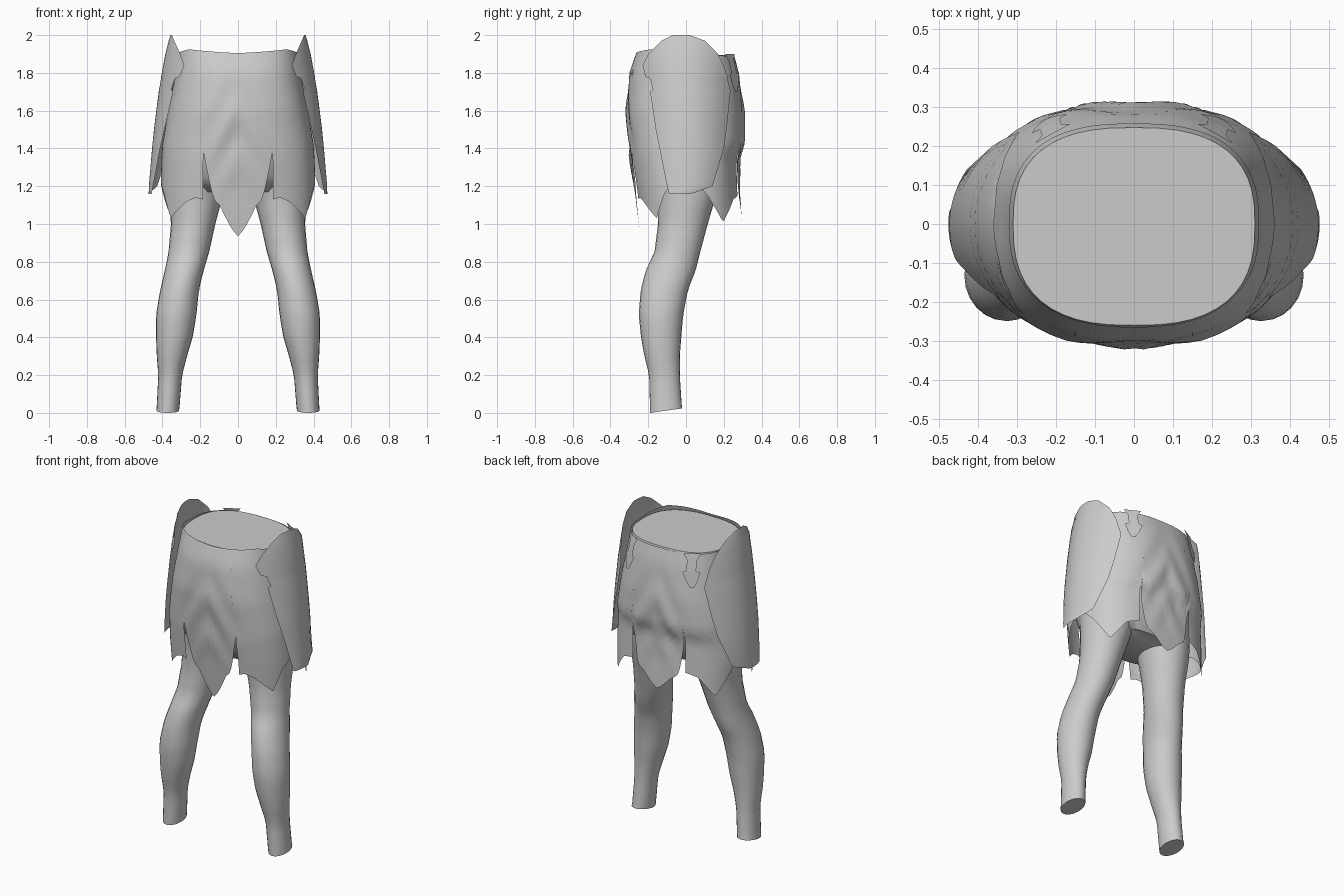
import bpy, bmesh, math

cube = bpy.data.objects.get("Cube")
if cube:
    bpy.data.objects.remove(cube)

grey = bpy.data.materials.new("cloth grey")
grey.use_nodes = True
COL = (0.6, 0.6, 0.6, 1)
grey.diffuse_color = COL
grey.node_tree.nodes["Principled BSDF"].inputs["Base Color"].default_value = COL


def interp(table, t):
    """Linear lookup in rows of (key, values...) sorted by key."""
    if t <= table[0][0]:
        return table[0][1:]
    for lo, hi in zip(table, table[1:]):
        if t <= hi[0]:
            f = (t - lo[0]) / (hi[0] - lo[0])
            return [a + (b - a) * f for a, b in zip(lo[1:], hi[1:])]
    return table[-1][1:]


def loft(name, rows, closed=False, caps=False, angle=50):
    """Skin a list of equal-length point rows."""
    bm = bmesh.new()
    rings = [[bm.verts.new(p) for p in row] for row in rows]
    n = len(rings[0])
    for lo, hi in zip(rings, rings[1:]):
        for i in range(n if closed else n - 1):
            j = (i + 1) % n
            bm.faces.new((lo[i], lo[j], hi[j], hi[i]))
    if caps:
        bm.faces.new(rings[0])
        bm.faces.new(rings[-1])
    bmesh.ops.remove_doubles(bm, verts=bm.verts, dist=0.0005)
    bmesh.ops.recalc_face_normals(bm, faces=bm.faces)
    me = bpy.data.meshes.new(name)
    bm.to_mesh(me)
    bm.free()
    me.materials.append(grey)
    ob = bpy.data.objects.new(name, me)
    bpy.context.collection.objects.link(ob)
    bpy.ops.object.select_all(action='DESELECT')
    ob.select_set(True)
    bpy.context.view_layer.objects.active = ob
    bpy.ops.object.shade_smooth_by_angle(angle=math.radians(angle))
    return ob


def pair(name, rows, **kw):
    """Make a left part and its mirrored right twin."""
    loft("left_" + name, rows, **kw)
    loft("right_" + name, [[(-x, y, z) for x, y, z in r] for r in rows], **kw)


# Garment profile: height, half width, front depth, back depth
BODY = [(0.93, .40, .24, .30), (1.2, .41, .275, .285), (1.35, .405, .295, .28),
        (1.42, .40, .30, .31), (1.6, .37, .315, .305), (1.8, .33, .30, .28),
        (1.93, .315, .255, .245)]


def body_point(deg, z, scale=1.0):
    """Point on the rounded-box section; 0 degrees is the front, 90 the left."""
    a, f, b = interp(BODY, z)
    s, c = math.sin(math.radians(deg)), math.cos(math.radians(deg))
    x = a * math.copysign(abs(s) ** .77, s)
    y = -(f if c > 0 else b) * math.copysign(abs(c) ** .77, c)
    return [x * scale, y * scale, z]


def fold(x, z):
    """Soft cloth drape: a sunken middle with V-shaped ridges."""
    fade = max(0, 1 - abs(z - 1.45) / .38)
    ridge = math.cos((abs(x) * 1.6 + z - 1.05) * 22)
    return fade * .012 * ridge * max(0, 1 - abs(x) / .24)


def panel(angles, hem, top, steps=18):
    """Cloth rows hanging from the waist down to a hem given by angle."""
    rows = []
    for k in range(steps + 1):
        row = []
        for d in angles:
            low, high = interp(hem, abs(d))[0], interp(top, abs(d))[0]
            p = body_point(d, low + (high - low) * k / steps)
            p[1] += fold(p[0], p[2]) * (-1 if p[1] < 0 else 1)
            row.append(p)
        rows.append(row)
    return rows


def span(a, b, n):
    return [a + (b - a) * i / n for i in range(n + 1)]


TOP = [(0, 1.905), (50, 1.925), (90, 1.9), (140, 1.89), (180, 1.89)]
SLIT = 21

# Pointed middle flaps, front and back
loft("front_flap", panel(span(-SLIT, SLIT, 24),
     [(0, .935), (9, 1.1), (13, 1.13), (SLIT, 1.38)], TOP))
loft("back_flap", panel(span(180 - SLIT, 180 + SLIT, 24),
     [(159, 1.38), (165, 1.13), (172, 1.09), (180, 1.01), (188, 1.09),
      (195, 1.13), (201, 1.38)], TOP))

# Skirt panels beside the slits, with ragged hems
pair("front_skirt", panel(span(SLIT, 90, 26),
     [(SLIT, 1.13), (27, 1.14), (36, 1.12), (58, 1.03), (72, 1.17), (90, 1.25)], TOP))
pair("back_skirt", panel(span(90, 180 - SLIT, 26),
     [(90, 1.25), (106, 1.16), (126, 1.01), (146, 1.13), (159, 1.15)], TOP))

# Pelvis filling the garment, closed at the waist and crotch
pelvis = [[body_point(d, z, s) for d in span(0, 352.5, 47)]
          for z, s in [(1.17, .6), (1.25, .82), (1.4, .93), (1.6, .96), (1.8, .97), (1.895, .97)]]
loft("pelvis", pelvis, closed=True, caps=True)

# Outer hip guards: height, front edge, back edge, sideways reach
GUARD = [(1.16, -.09, .03, .475), (1.2, -.1, .14, .472), (1.4, -.14, .2, .455),
         (1.5, -.16, .215, .445), (1.7, -.19, .235, .42), (1.71, -.175, .235, .418),
         (1.77, -.19, .22, .408), (1.78, -.215, .22, .407), (1.84, -.23, .2, .396),
         (1.9, -.2, .17, .385), (1.97, -.13, .1, .367), (2.0, -.07, .02, .358)]
guard = []
for z, front, back, reach in GUARD:
    guard.append([(reach * math.sqrt(1 - (y / .33) ** 2), y, z)
                  for y in span(front, back, 14)])
pair("hip_guard", guard)

# Small flared tabs on the back of the waist: height, half width
TAB = [(1.7, .01), (1.74, .03), (1.79, .045), (1.8, .025), (1.86, .025), (1.9, .045)]
tab = []
for z, w in TAB:
    p = body_point(146, z, 1.02)
    tab.append([(p[0] + w * t, p[1] + .008 - w * t * .55, z) for t in (-1, 0, 1)])
pair("waist_tab", tab)

# Legs: height, inner x, outer x, front y, back y
LEG = [(0.0, .312, .432, -.19, -.02), (.2, .296, .422, -.195, -.033),
       (.3, .27, .43, -.22, -.033), (.4, .24, .434, -.238, -.025),
       (.52, .22, .434, -.25, -.015), (.65, .207, .412, -.24, .01),
       (.75, .183, .388, -.215, .05), (.85, .153, .368, -.167, .075),
       (1.0, .12, .355, -.148, .115), (1.15, .08, .36, -.15, .16), (1.35, .03, .35, -.19, .2)]
leg = []
for z in span(0, 1.35, 30):
    x0, x1, y0, y1 = interp(LEG, z)
    ring = []
    for d in span(0, 345, 23):
        c, s = math.cos(math.radians(d)), math.sin(math.radians(d))
        y = (y0 + y1) / 2 + (y1 - y0) / 2 * s
        ring.append(((x0 + x1) / 2 + (x1 - x0) / 2 * c, y, z + (.012 * (1 + s) if z == 0 else 0)))
    leg.append(ring)
pair("leg", leg, closed=True, caps=True)
